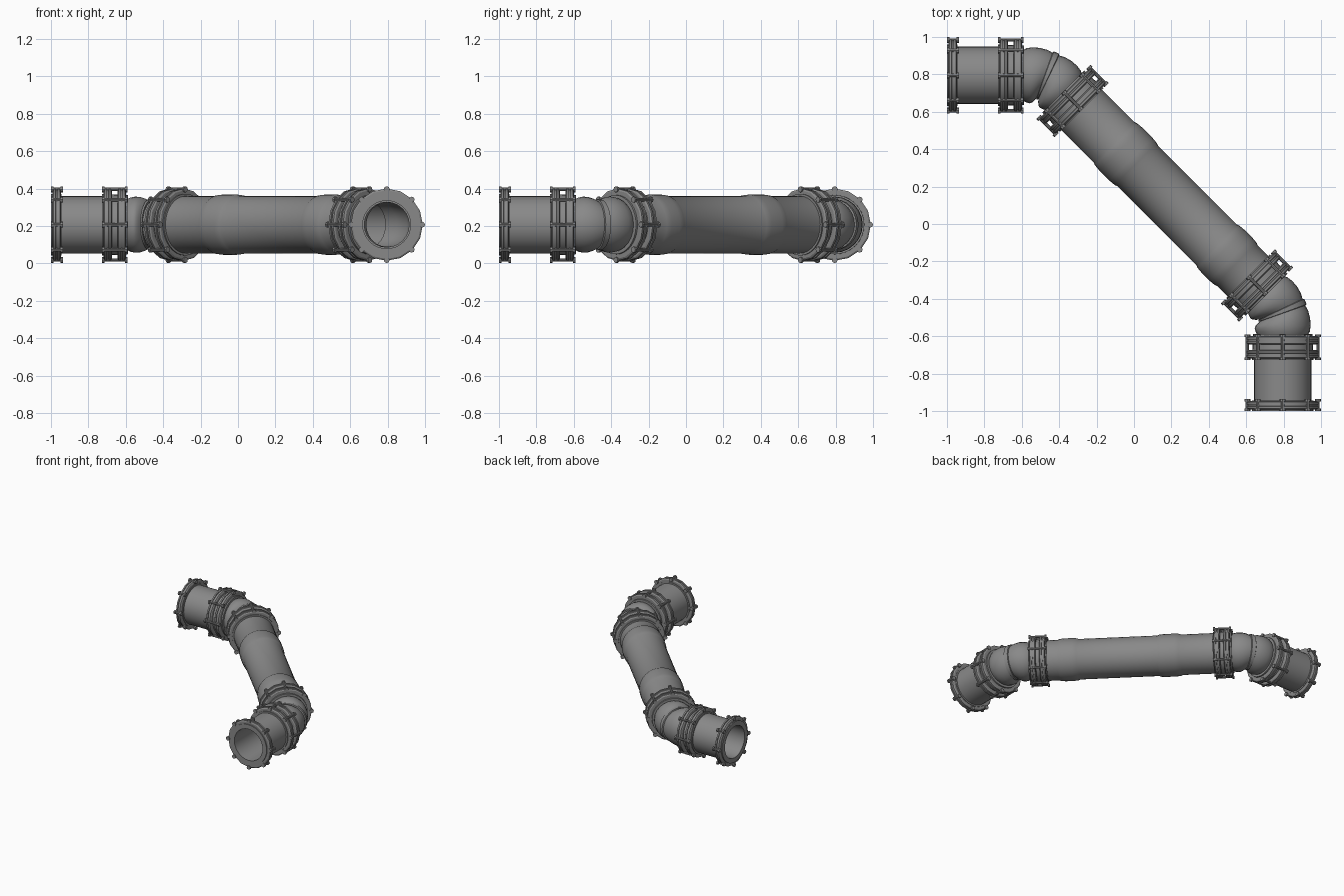
import bpy, bmesh, math
from mathutils import Vector

cube = bpy.data.objects.get("Cube")
if cube:
    bpy.data.objects.remove(cube, do_unlink=True)

UP = Vector((0, 0, 1))
AXIS_Z = 0.207
BOLT_RADIUS = 0.189

grey = bpy.data.materials.new("pipe_grey")
grey.use_nodes = True
grey.diffuse_color = (0.25, 0.25, 0.25, 1)
shader = grey.node_tree.nodes["Principled BSDF"]
shader.inputs["Base Color"].default_value = grey.diffuse_color
shader.inputs["Roughness"].default_value = 0.6


def add_rings(bm, rings, sides, hollow):
    """Skin rings of (centre, axis, radius); a hollow body joins last to first."""
    loops = []
    for centre, axis, radius in rings:
        side = axis.cross(UP).normalized()
        loops.append([bm.verts.new(centre + radius * (side * math.cos(a) + UP * math.sin(a)))
                      for a in (math.tau * i / sides for i in range(sides))])
    pairs = list(zip(loops, loops[1:]))
    if hollow:
        pairs.append((loops[-1], loops[0]))
    else:
        bm.faces.new(loops[0])
        bm.faces.new(loops[-1])
    for low, high in pairs:
        for i in range(sides):
            j = (i + 1) % sides
            bm.faces.new((low[i], low[j], high[j], high[i]))


def finish(name, bm):
    bmesh.ops.recalc_face_normals(bm, faces=bm.faces)
    mesh = bpy.data.meshes.new(name)
    bm.to_mesh(mesh)
    bm.free()
    mesh.materials.append(grey)
    obj = bpy.data.objects.new(name, mesh)
    bpy.context.collection.objects.link(obj)
    bpy.ops.object.select_all(action="DESELECT")
    obj.select_set(True)
    bpy.context.view_layer.objects.active = obj
    bpy.ops.object.shade_smooth_by_angle(angle=math.radians(32))


def lathe(name, origin, axis, profile, sides=32):
    bm = bmesh.new()
    add_rings(bm, [(origin + axis * t, axis, r) for t, r in profile], sides, True)
    finish(name, bm)


def flange(name, origin, axis, start, end):
    # Bevelled plate with a shallow groove around its rim
    mid = (start + end) / 2
    profile = [(start, 0.15), (start, 0.184), (start + 0.006, 0.193), (mid - 0.005, 0.193),
               (mid - 0.004, 0.187), (mid + 0.004, 0.187), (mid + 0.005, 0.193),
               (end - 0.006, 0.193), (end, 0.184), (end, 0.15)]
    lathe(name, origin, axis, profile, 16)


def bolts(name, origin, axis, start, end):
    # Eight bolts with a head at each end
    bm = bmesh.new()
    side = axis.cross(UP)
    for i in range(8):
        a = math.tau * i / 8
        base = origin + BOLT_RADIUS * (side * math.cos(a) + UP * math.sin(a))
        for t0, t1, r in ((start, start + 0.014, 0.016), (end - 0.014, end, 0.016),
                          (start, end, 0.009)):
            add_rings(bm, [(base + axis * t, axis, r) for t in (t0, t1)], 8, False)
    finish(name, bm)


def coupling(name, origin, axis):
    # Two flanges bolted together over a collar
    flange(name + "_inner_flange", origin, axis, 0.133, 0.180)
    flange(name + "_outer_flange", origin, axis, 0.208, 0.254)
    lathe(name + "_collar", origin, axis,
          [(0.122, 0.128), (0.122, 0.158), (0.262, 0.165), (0.262, 0.128)])
    bolts(name + "_bolts", origin, axis, 0.125, 0.262)


def elbow(name, corner, a, b):
    # Two bulged halves meeting at a mitred bead; u runs from -1 to 1
    outer = [(-1, 0.135), (-0.85, 0.145), (-0.65, 0.15), (-0.45, 0.148), (-0.25, 0.140),
             (-0.1, 0.128), (-0.08, 0.136)]
    outer += [(-u, r) for u, r in reversed(outer)]
    inner = [(1, 0.12), (0.5, 0.124), (0, 0.118), (-0.5, 0.124), (-1, 0.12)]
    rings = []
    for u, r in outer + inner:
        centre = corner + 0.13 * abs(u) * (a if u < 0 else b)
        blend = max(-1, min(1, u * 1.3))
        axis = (b * (1 + blend) - a * (1 - blend)).normalized()
        rings.append((centre, axis, r))
    bm = bmesh.new()
    add_rings(bm, rings, 24, True)
    finish(name, bm)


# Matching ends: straight pipe, end flange, coupling, elbow, coupling
diagonal = Vector((1, -1, 0)).normalized()
for label, corner, out, inward in (
        ("right", Vector((-0.465, 0.795, AXIS_Z)), Vector((-1, 0, 0)), diagonal),
        ("front", Vector((0.795, -0.465, AXIS_Z)), Vector((0, -1, 0)), -diagonal)):
    lathe(label + "_end_pipe", corner, out,
          [(0.24, 0.128), (0.24, 0.153), (0.478, 0.153), (0.478, 0.165),
           (0.535, 0.165), (0.535, 0.128)])
    flange(label + "_end_flange", corner, out, 0.482, 0.527)
    bolts(label + "_end_bolts", corner, out, 0.470, 0.535)
    coupling(label + "_end_coupling", corner, out)
    coupling(label + "_middle_coupling", corner, inward)
    elbow(label + "_elbow", corner, out, inward)

# Diagonal main pipe with two raised sleeves
profile = [(-0.65, 0.128), (-0.65, 0.153)]
for start, end in ((-0.385, -0.205), (0.39, 0.55)):
    profile += [(start, 0.153), (start + 0.015, 0.159), (start + 0.05, 0.162),
                (end - 0.05, 0.162), (end - 0.015, 0.159), (end, 0.153)]
profile += [(0.65, 0.153), (0.65, 0.128)]
lathe("main_pipe", Vector((0.165, 0.165, AXIS_Z)), diagonal, profile)
